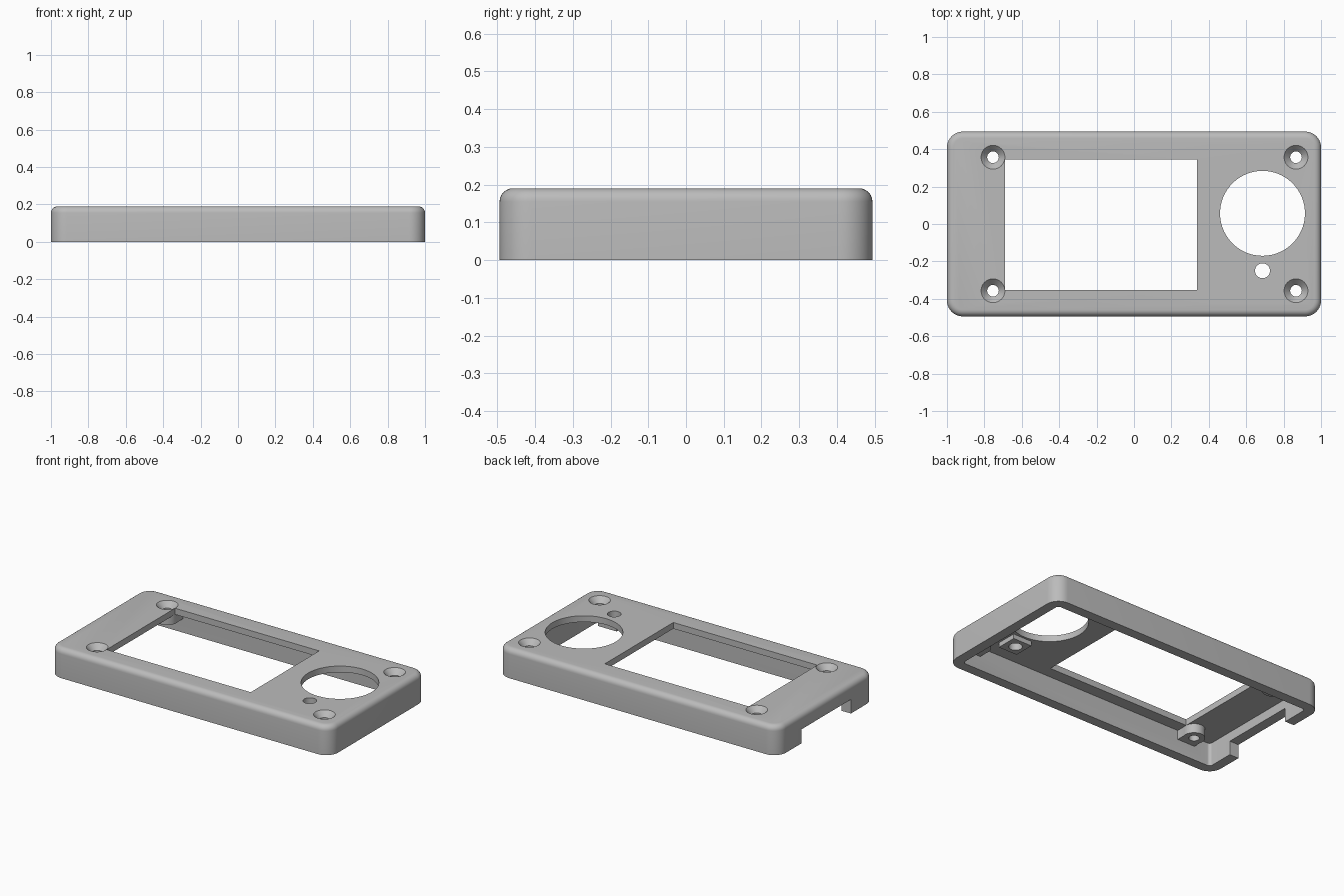
import bpy, bmesh

if "Cube" in bpy.data.objects:
    bpy.data.objects.remove(bpy.data.objects["Cube"], do_unlink=True)

HEIGHT, PLATE_Z, WALL = 0.19, 0.15, 0.065
HALF_X, HALF_Y = 1.0, 0.494

grey = bpy.data.materials.new("light grey plastic")
grey.use_nodes = True
color = (0.5, 0.5, 0.5, 1)
grey.diffuse_color = color
grey.node_tree.nodes["Principled BSDF"].inputs["Base Color"].default_value = color


def finish(bm, name):
    mesh = bpy.data.meshes.new(name)
    bmesh.ops.recalc_face_normals(bm, faces=bm.faces)
    bm.to_mesh(mesh)
    bm.free()
    mesh.materials.append(grey)
    obj = bpy.data.objects.new(name, mesh)
    bpy.context.collection.objects.link(obj)
    return obj


def box(name, x0, x1, y0, y1, z0, z1, corner=0, top=0):
    """Block with optional rounded upright corners and rounded top edge."""
    bm = bmesh.new()
    bmesh.ops.create_cube(bm, size=1)
    for v in bm.verts:
        v.co.x = x1 if v.co.x > 0 else x0
        v.co.y = y1 if v.co.y > 0 else y0
        v.co.z = z1 if v.co.z > 0 else z0
    if corner:
        edges = [e for e in bm.edges if abs(e.verts[0].co.z - e.verts[1].co.z) > 0.01]
        bmesh.ops.bevel(bm, geom=edges, offset=corner, segments=10, profile=0.5, affect='EDGES')
    if top:
        edges = [e for e in bm.edges if all(v.co.z > z1 - 1e-4 for v in e.verts)]
        bmesh.ops.bevel(bm, geom=edges, offset=top, segments=6, profile=0.5, affect='EDGES')
    return finish(bm, name)


def cylinder(name, x, y, z0, z1, r0, r1=None, sides=48):
    bm = bmesh.new()
    bmesh.ops.create_cone(bm, cap_ends=True, segments=sides, radius1=r0,
                          radius2=r0 if r1 is None else r1, depth=z1 - z0)
    bmesh.ops.translate(bm, verts=bm.verts, vec=(x, y, (z0 + z1) / 2))
    return finish(bm, name)


def combine(target, tool, operation):
    mod = target.modifiers.new(operation.lower(), 'BOOLEAN')
    mod.operation, mod.object, mod.solver = operation, tool, 'EXACT'
    bpy.context.view_layer.objects.active = target
    bpy.ops.object.modifier_apply(modifier=mod.name)
    bpy.data.objects.remove(tool, do_unlink=True)


# Hollow rounded cover
cover = box("enclosure_cover", -HALF_X, HALF_X, -HALF_Y, HALF_Y, 0, HEIGHT, 0.085, 0.035)
combine(cover, box("cavity", -HALF_X + WALL, HALF_X - WALL, -HALF_Y + WALL, HALF_Y - WALL,
                   -0.1, PLATE_Z, 0.02), 'DIFFERENCE')

# Screw bosses joined to the long walls
screws = [(x, y) for x in (-0.754, 0.866) for y in (-0.357, 0.357)]
for x, y in screws:
    side = 1 if y > 0 else -1
    ends = sorted((y, side * (HALF_Y - 0.03)))
    combine(cover, cylinder("boss", x, y, 0.09, 0.17, 0.065), 'UNION')
    combine(cover, box("boss_web", x - 0.063, x + 0.063, *ends, 0.0905, 0.168), 'UNION')

# Square boss round the indicator hole
combine(cover, box("indicator_boss", 0.623, 0.757, -0.317, -0.183, 0.12, 0.17), 'UNION')

# Countersunk screw holes
for x, y in screws:
    combine(cover, cylinder("screw_hole", x, y, -0.1, 0.3, 0.031), 'DIFFERENCE')
    combine(cover, cylinder("countersink", x, y, 0.15, 0.2, 0.026, 0.073), 'DIFFERENCE')

# Display window, dial opening, indicator hole and cable notch
combine(cover, box("window", -0.69, 0.337, -0.352, 0.345, -0.1, 0.3), 'DIFFERENCE')
combine(cover, cylinder("dial_opening", 0.687, 0.057, -0.1, 0.3, 0.227, sides=96), 'DIFFERENCE')
combine(cover, cylinder("indicator_hole", 0.687, -0.25, -0.1, 0.3, 0.04), 'DIFFERENCE')
combine(cover, box("cable_notch", -1.1, -0.92, -0.25, 0.25, -0.1, 0.09), 'DIFFERENCE')

# Smooth curves with sharp edges
bpy.ops.object.select_all(action='DESELECT')
cover.select_set(True)
bpy.context.view_layer.objects.active = cover
bpy.ops.object.shade_smooth_by_angle(angle=0.5)
